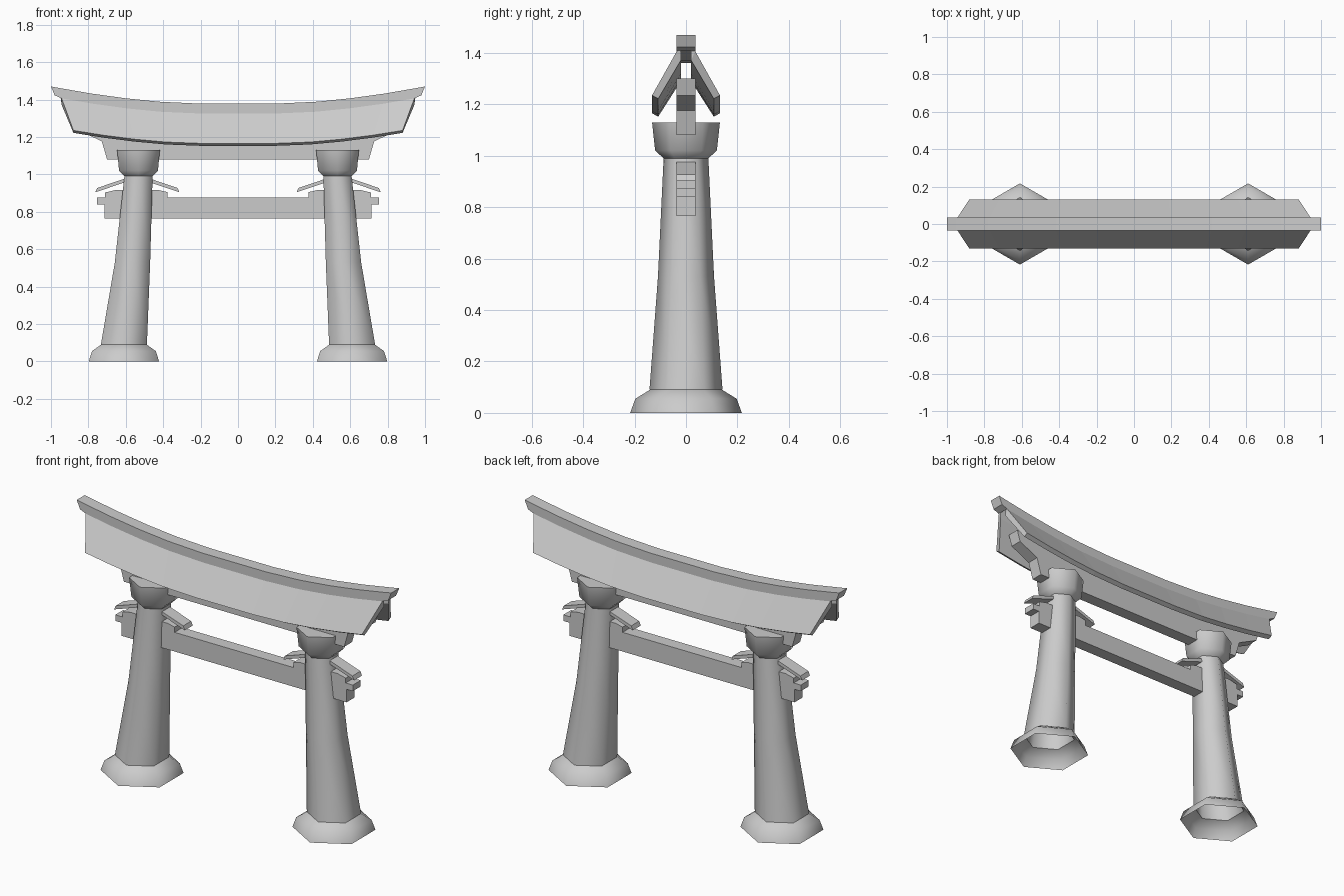
import bpy, bmesh, math

if "Cube" in bpy.data.objects:
    bpy.data.objects.remove(bpy.data.objects["Cube"])

W = 0.036  # half depth of all beams


def finish(bm, name, smooth=None):
    bmesh.ops.recalc_face_normals(bm, faces=bm.faces)
    me = bpy.data.meshes.new(name)
    bm.to_mesh(me)
    bm.free()
    ob = bpy.data.objects.new(name, me)
    bpy.context.collection.objects.link(ob)
    if smooth:
        bpy.ops.object.select_all(action='DESELECT')
        ob.select_set(True)
        bpy.context.view_layer.objects.active = ob
        bpy.ops.object.shade_smooth_by_angle(angle=math.radians(smooth))
    return ob


def add_prism(bm, pts):
    """Extrude an x-z outline through the beam depth."""
    a = [bm.verts.new((x, -W, z)) for x, z in pts]
    b = [bm.verts.new((x, W, z)) for x, z in pts]
    bm.faces.new(a)
    bm.faces.new(b[::-1])
    for i in range(len(pts)):
        j = (i + 1) % len(pts)
        bm.faces.new((a[i], a[j], b[j], b[i]))


def prism(name, pts):
    bm = bmesh.new()
    add_prism(bm, pts)
    return finish(bm, name)


def hex_stack(name, rings, cap=False):
    """Loft hexagons given as (centre x, radius, z)."""
    bm = bmesh.new()
    loops = [[bm.verts.new((cx + r * math.sin(k * math.pi / 3),
                            r * math.cos(k * math.pi / 3), z)) for k in range(6)]
             for cx, r, z in rings]
    for lo, hi in zip(loops, loops[1:]):
        for k in range(6):
            n = (k + 1) % 6
            bm.faces.new((lo[k], lo[n], hi[n], hi[k]))
    if cap:
        bm.faces.new(loops[-1])
    return finish(bm, name, 65)


def lift(x):
    """Upward sweep of the roof towards its ends."""
    return 0.092 * max(0, (abs(x) - 0.2) / 0.8) ** 1.7


def mirrored(pts):
    return pts + [(-x, z) for x, z in reversed(pts)]


# Hollow curved roof: (y, base z, end x) of the outer and inner skin
half = [(0.132, 1.165, 0.88), (W, 1.325, 0.943), (W, 1.378, 0.955)]
inner = [(0.02, 1.36, 0.943), (0.02, 1.29, 0.943), (0.108, 1.152, 0.88)]
outer = half + [(-y, z, x) for y, z, x in reversed(half)]
inside = [(-y, z, x) for y, z, x in reversed(inner)] + inner
inside = inside
stations = [-1, -0.82, -0.63, -0.44, -0.21, 0.21, 0.44, 0.63, 0.82, 1]
bm = bmesh.new()
loops = []
for t in stations:
    loops.append([bm.verts.new((t * ex, y, z + lift(t * ex)))
                  for y, z, ex in outer + inside])
for a, b in zip(loops, loops[1:]):
    for k in range(12):
        n = (k + 1) % 12
        bm.faces.new((a[k], a[n], b[n], b[k]))
for ring in (loops[0], loops[-1]):
    for k in range(5):
        bm.faces.new((ring[k], ring[k + 1], ring[10 - k], ring[11 - k]))
finish(bm, "curved_roof")

# Ridge ends overhanging the roof
for s, side in ((-1, "left"), (1, "right")):
    prism(side + "_ridge_tip", [(s * x, z) for x, z in
          [(0.943, 1.407), (0.98, 1.422), (1.0, 1.47), (0.955, 1.378 + lift(0.955))]])

# Upper beam under the roof
prism("upper_beam", mirrored(
    [(0.70, 1.08), (0.728, 1.176), (0.85, 1.235), (0.87, 1.30)]
    + [(x, 1.23 + lift(x)) for x in (0.7, 0.5, 0.21)]))

# Lower tie beam with stepped ends and raised shoulders at the pillars
prism("tie_beam", mirrored(
    [(0.715, 0.765), (0.715, 0.84), (0.755, 0.84), (0.755, 0.875), (0.71, 0.875),
     (0.71, 0.903), (0.66, 0.915), (0.42, 0.915), (0.378, 0.905), (0.378, 0.875)]))

for s, side in ((-1, "left"), (1, "right")):
    # Footing, leaning pillar and capital
    hex_stack(side + "_footing",
              [(s * 0.61, 0.217, 0), (s * 0.61, 0.197, 0.055), (s * 0.61, 0.14, 0.09)])
    hex_stack(side + "_pillar",
              [(s * 0.61, 0.142, 0.09), (s * 0.564, 0.109, 0.53), (s * 0.532, 0.087, 0.99)])
    hex_stack(side + "_capital",
              [(s * 0.532, 0.087, 0.99), (s * 0.532, 0.12, 1.02), (s * 0.532, 0.132, 1.13)],
              cap=True)
    # Small pitched canopy passing through the pillar
    c = [(-0.225, 0.904), (0, 0.98), (0.225, 0.904),
         (0.215, 0.927), (0, 1.0), (-0.215, 0.927)]
    prism(side + "_canopy", [(s * 0.538 + x, z) for x, z in c])
